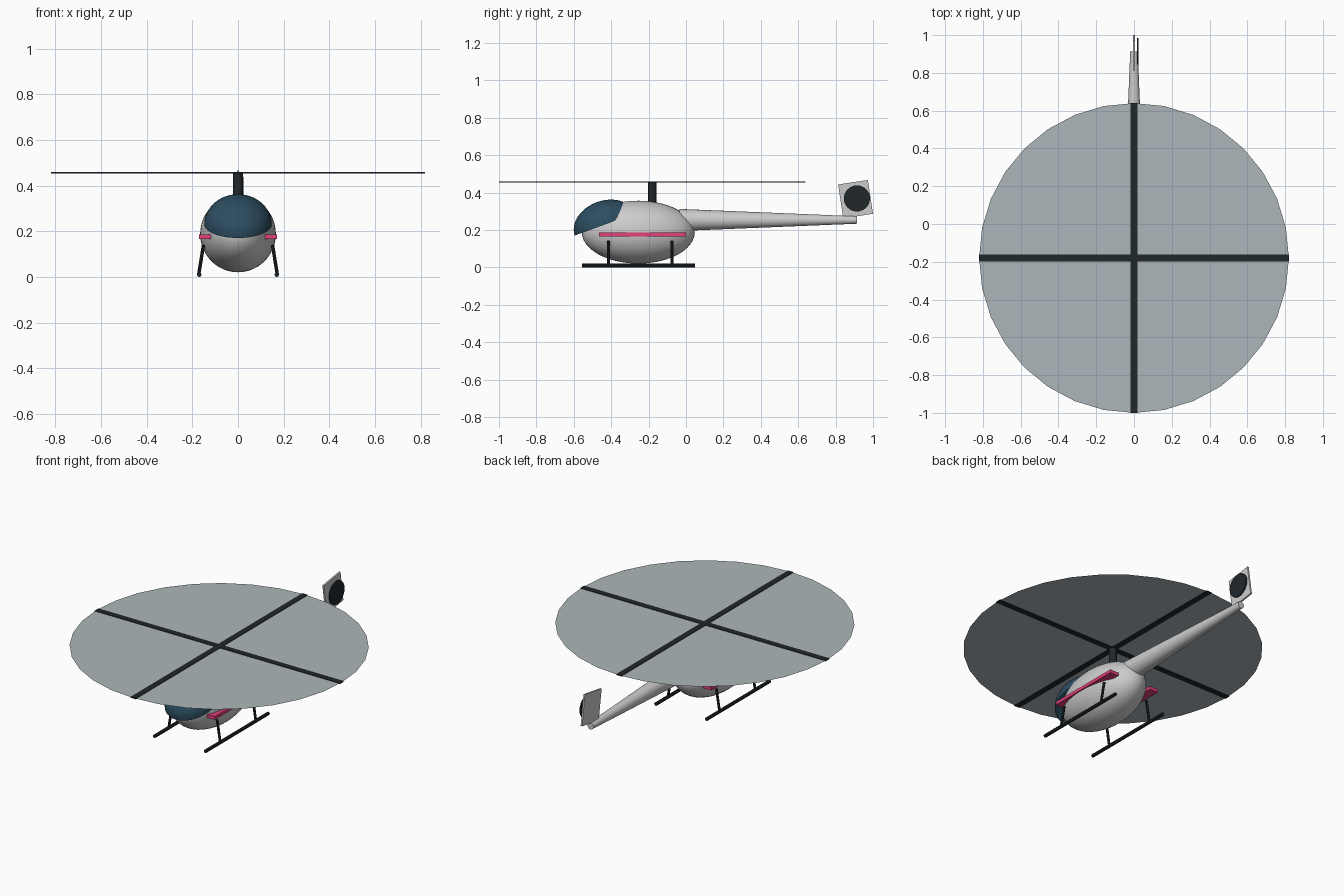
import bpy, bmesh
from math import radians
from mathutils import Vector

if "Cube" in bpy.data.objects:
    bpy.data.objects.remove(bpy.data.objects["Cube"])


def material(name, rgb):
    m = bpy.data.materials.new(name)
    m.diffuse_color = (*rgb, 1)
    m.use_nodes = True
    m.node_tree.nodes["Principled BSDF"].inputs["Base Color"].default_value = m.diffuse_color
    return m


BLACK = material("black", (0.015, 0.02, 0.024))
GLASS = material("glass", (0.025, 0.075, 0.12))
PINK = material("pink", (0.75, 0.05, 0.2))
HAZE = material("haze", (0.42, 0.47, 0.49))


def finish(name, mat=None, smooth=False):
    ob = bpy.context.object
    ob.name = name
    if mat:
        ob.data.materials.append(mat)
    if smooth:
        bpy.ops.object.shade_smooth_by_angle(angle=radians(40))
    return ob


def box(name, loc, size, mat=None, rot=(0, 0, 0)):
    bpy.ops.mesh.primitive_cube_add(size=1, location=loc, rotation=rot)
    bpy.context.object.scale = size
    return finish(name, mat)


def rod(name, a, b, r1, r2, mat=None, sides=8):
    a, b = Vector(a), Vector(b)
    d = b - a
    bpy.ops.mesh.primitive_cone_add(vertices=sides, radius1=r1, radius2=r2, depth=d.length,
                                    location=(a + b) / 2,
                                    rotation=d.to_track_quat('Z', 'Y').to_euler())
    return finish(name, mat, True)


def ellipsoid(name, loc, radii, rot=(0, 0, 0), mat=None, half=False):
    bpy.ops.mesh.primitive_uv_sphere_add(segments=40, ring_count=24, radius=1,
                                         location=loc, rotation=rot)
    ob = bpy.context.object
    ob.scale = radii
    if half:
        bm = bmesh.new()
        bm.from_mesh(ob.data)
        bmesh.ops.delete(bm, geom=[v for v in bm.verts if v.co.z < -0.01], context='VERTS')
        bm.to_mesh(ob.data)
        bm.free()
    return finish(name, mat, True)


# Fuselage and canopy dome
ellipsoid("fuselage", (0, -0.255, 0.189), (0.166, 0.302, 0.168))
ellipsoid("canopy", (0, -0.433, 0.23), (0.148, 0.172, 0.127), (radians(20), 0, 0), GLASS, True)

# Tail boom, fin and tail rotor
rod("tail_boom", (0, -0.035, 0.254), (0, 0.913, 0.254), 0.059, 0.02, sides=24)
box("tail_fin", (0, 0.9065, 0.3655), (0.01, 0.161, 0.183), rot=(0.15, 0, 0))
rod("tail_rotor", (0.016, 0.914, 0.369), (0.024, 0.914, 0.369), 0.07, 0.07, BLACK, 24)

# Main rotor: mast, crossed blades and blurred disc
MY, RZ, RR = -0.18, 0.457, 0.82
rod("rotor_mast", (0, MY, 0.3), (0, MY, RZ), 0.022, 0.022, BLACK, 16)
box("rotor_blade_long", (0, MY, RZ), (0.036, 2 * RR, 0.006), BLACK)
box("rotor_blade_cross", (0, MY, RZ), (2 * RR, 0.036, 0.006), BLACK)
bpy.ops.mesh.primitive_circle_add(vertices=32, radius=RR, fill_type='NGON', location=(0, MY, RZ))
finish("rotor_disc", HAZE)

# Landing skids, struts and side stripes on both sides
for side, s in (("right", 1), ("left", -1)):
    rod(f"{side}_skid", (s * 0.17, -0.556, 0.01), (s * 0.17, 0.047, 0.01), 0.01, 0.01, BLACK)
    for end, y in (("front", -0.415), ("rear", -0.075)):
        rod(f"{side}_{end}_strut", (s * 0.172, y, 0.012), (s * 0.151, y, 0.142),
            0.0075, 0.0075, BLACK)
    box(f"{side}_stripe", (s * 0.1415, -0.232, 0.176), (0.057, 0.465, 0.02), PINK)
